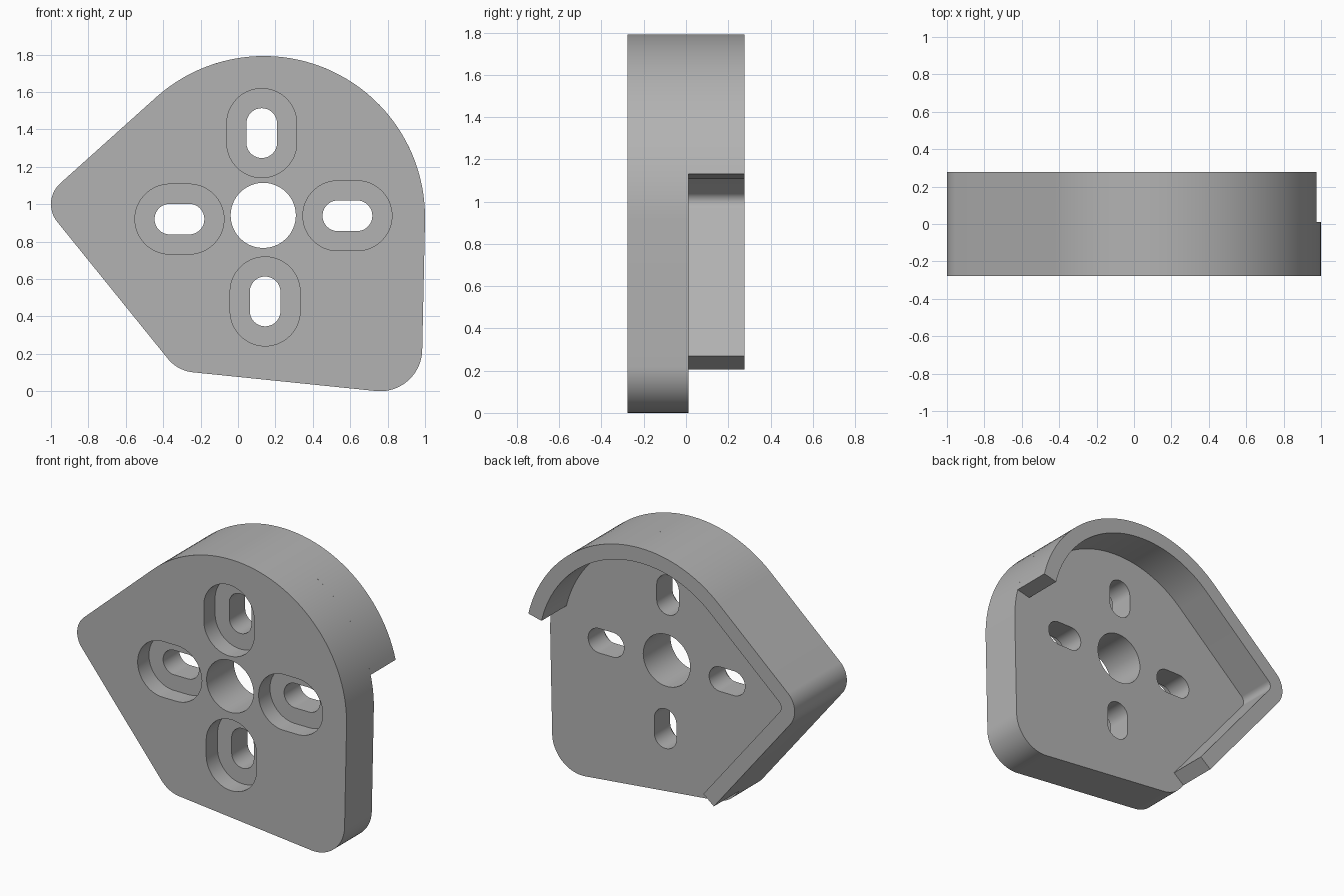
import bpy, bmesh
from math import atan2, acos, hypot, cos, sin, pi, radians, tau

cube = bpy.data.objects.get("Cube")
if cube:
    bpy.data.objects.remove(cube, do_unlink=True)

FRONT, FLOOR, BACK = -0.277, 0.012, 0.277
POCKET = FRONT + 0.12
WALL = 0.1

# Corner circles of the outline, counter-clockwise: x, z, radius
CORNERS = [(0.138, 0.93, 0.862), (-0.85, 1.0, 0.15),
           (-0.22, 0.3, 0.2), (0.76, 0.225, 0.225)]

grey = bpy.data.materials.new("plain_grey")
grey.use_nodes = True
colour = (0.45, 0.45, 0.45, 1)
grey.diffuse_color = colour
grey.node_tree.nodes["Principled BSDF"].inputs["Base Color"].default_value = colour


def arc(x, z, r, start, end):
    steps = max(2, round((end - start) / radians(3)))
    angles = [start + (end - start) * i / steps for i in range(steps + 1)]
    return [(x + r * cos(a), z + r * sin(a)) for a in angles]


def tangent(a, b):
    """Direction of the outward normal of the line touching two circles."""
    dx, dz = b[0] - a[0], b[1] - a[1]
    return atan2(dz, dx) - acos((a[2] - b[2]) / hypot(dx, dz))


def corner_arc(i, inset=0, start=None):
    x, z, r = CORNERS[i]
    if start is None:
        start = tangent(CORNERS[i - 1], CORNERS[i])
    end = tangent(CORNERS[i], CORNERS[(i + 1) % len(CORNERS)])
    return arc(x, z, r - inset, start, start + (end - start) % tau)


def prism(name, outline, y0, y1):
    """Extrude an outline in the xz plane from y0 to y1."""
    bm = bmesh.new()
    face = bm.faces.new([bm.verts.new((x, y0, z)) for x, z in outline])
    moved = bmesh.ops.extrude_face_region(bm, geom=[face])["geom"]
    bmesh.ops.translate(bm, vec=(0, y1 - y0, 0),
                        verts=[v for v in moved if isinstance(v, bmesh.types.BMVert)])
    bmesh.ops.recalc_face_normals(bm, faces=bm.faces)
    mesh = bpy.data.meshes.new(name)
    bm.to_mesh(mesh)
    bm.free()
    mesh.materials.append(grey)
    obj = bpy.data.objects.new(name, mesh)
    bpy.context.collection.objects.link(obj)
    return obj


def activate(obj):
    bpy.ops.object.select_all(action="DESELECT")
    obj.select_set(True)
    bpy.context.view_layer.objects.active = obj


def cut(obj, outline, y0, y1):
    cutter = prism("cutter", outline, y0, y1)
    cutter.hide_render = True
    activate(obj)
    mod = obj.modifiers.new("cut", "BOOLEAN")
    mod.operation, mod.solver, mod.object = "DIFFERENCE", "EXACT", cutter
    bpy.ops.object.modifier_apply(modifier=mod.name)
    bpy.data.objects.remove(cutter, do_unlink=True)


def slot(x, z, r, upright):
    """Round-ended slot outline."""
    half = 0.051
    dx, dz, turn = (0, half, 0) if upright else (half, 0, -pi / 2)
    return (arc(x + dx, z + dz, r, turn, turn + pi)
            + arc(x - dx, z - dz, r, turn + pi, turn + tau))


# Base plate with a centre hole and four recessed slots
outline = [p for i in range(4) for p in corner_arc(i)]
plate = prism("base_plate", outline, FRONT, FLOOR)
cut(plate, arc(0.135, 0.94, 0.174, 0, tau)[:-1], FRONT - 0.1, FLOOR + 0.1)
for x, z, upright in [(0.127, 1.38, True), (0.145, 0.48, True),
                      (-0.313, 0.92, False), (0.585, 0.938, False)]:
    cut(plate, slot(x, z, 0.187, upright), FRONT - 0.1, POCKET)
    cut(plate, slot(x, z, 0.082, upright), FRONT - 0.1, FLOOR + 0.1)


# Rim wall along the top and left edges, open at the lower right
def rim_path(inset):
    path = corner_arc(0, inset, radians(13.5)) + corner_arc(1, inset)
    x, z = corner_arc(2, inset)[0]
    a = tangent(CORNERS[1], CORNERS[2])
    return path + [(x + 0.04 * sin(a), z - 0.04 * cos(a))]


rim = prism("rim_wall", rim_path(0) + rim_path(WALL)[::-1], FLOOR, BACK)

for obj in (plate, rim):
    activate(obj)
    bpy.ops.object.shade_smooth_by_angle(angle=radians(30))
